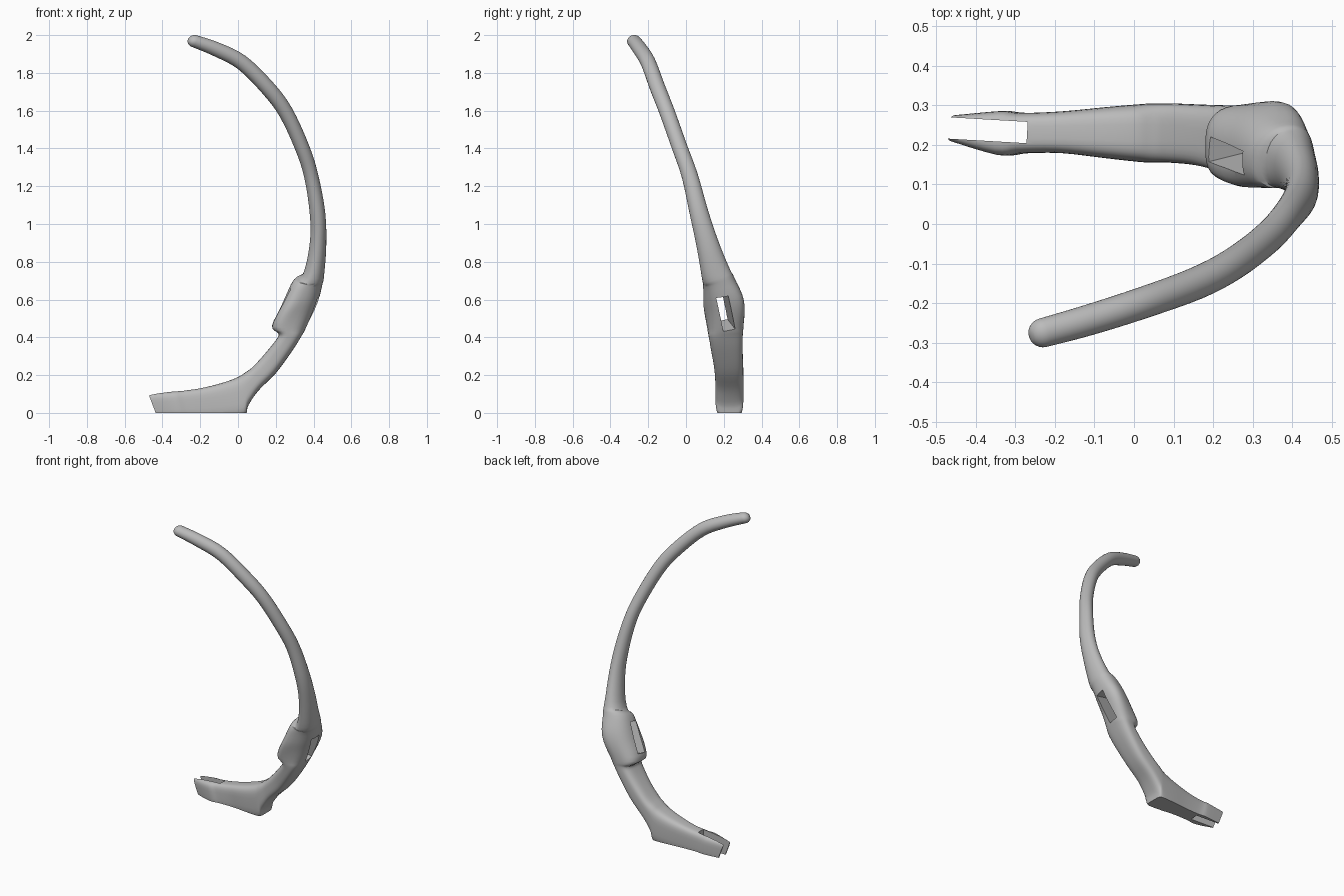
import bpy, bmesh, math
from mathutils import Vector, Matrix

cube = bpy.data.objects.get("Cube")
if cube:
    bpy.data.objects.remove(cube, do_unlink=True)

grey = bpy.data.materials.new("plain grey")
grey.use_nodes = True
colour = (0.5, 0.5, 0.5, 1)
grey.diffuse_color = colour
grey.node_tree.nodes["Principled BSDF"].inputs["Base Color"].default_value = colour

# Stations: inner edge x, z, outer edge x, z, centre y, half width
STATIONS = [
    (-.47, .10, -.42, -.03, .242, .034),
    (-.35, .113, -.32, -.03, .23, .056),
    (-.30, .117, -.25, -.03, .23, .051),
    (-.20, .13, -.15, -.03, .232, .053),
    (-.08, .16, -.05, -.03, .231, .065),
    (0, .19, .035, -.02, .23, .073),
    (.04, .215, .055, .04, .23, .075),
    (.08, .245, .11, .12, .23, .075),
    (.14, .31, .20, .21, .225, .077),
    (.20, .385, .285, .325, .215, .085),
    (.215, .42, .335, .405, .21, .09),
    (.18, .46, .36, .45, .208, .094),
    (.235, .58, .42, .58, .20, .10),
    (.293, .70, .447, .68, .175, .085),
    (.345, .735, .456, .73, .16, .078),
    (.38, .90, .467, .88, .115, .06),
    (.38, 1.05, .462, 1.06, .07, .05),
    (.35, 1.25, .425, 1.26, .02, .043),
    (.30, 1.40, .375, 1.42, -.035, .041),
    (.22, 1.57, .285, 1.615, -.10, .041),
    (.13, 1.69, .185, 1.75, -.15, .041),
    (0, 1.82, .04, 1.89, -.20, .04),
    (-.13, 1.89, -.10, 1.96, -.243, .039),
    (-.245, 1.938, -.215, 1.998, -.275, .037),
]
STEPS, SIDES = 4, 32


def smooth_stations(rows):
    """Catmull-Rom interpolation of all values."""
    out = []
    for i in range(len(rows) - 1):
        quad = [rows[max(0, min(len(rows) - 1, i + k))] for k in (-1, 0, 1, 2)]
        for s in range(STEPS):
            t = s / STEPS
            out.append([b + .5 * t * (c - a + t * (2*a - 5*b + 4*c - d + t * (3*(b - c) + d - a)))
                        for a, b, c, d in zip(*quad)])
    return out + [list(rows[-1])]


def ring(bm, centre, a, b, power):
    verts = []
    for k in range(SIDES):
        ang = math.tau * (k + .5) / SIDES
        c, s = math.cos(ang), math.sin(ang)
        u = math.copysign(abs(c) ** (2 / power), c)
        v = math.copysign(abs(s) ** (2 / power), s)
        verts.append(bm.verts.new(centre + a * u + b * v))
    return verts


# Curved stem: lofted body with a rounded tip
bm = bmesh.new()
rows = smooth_stations(STATIONS)
centres = [Vector(((r[0] + r[2]) / 2, r[4], (r[1] + r[3]) / 2)) for r in rows]
rings = []
for i, r in enumerate(rows):
    tangent = (centres[min(i + 1, len(rows) - 1)] - centres[max(i - 1, 0)]).normalized()
    z = centres[i].z
    a = Vector((r[2] - r[0], 0, r[3] - r[1])) / 2
    b = tangent.cross(a).normalized()
    if b.y < 0:
        b.negate()
    b *= r[5]
    a.y = .03 * math.exp(-((z - .58) / .13) ** 2)
    rings.append(ring(bm, centres[i], a, b, 2 + 2 * max(0, 1 - z / .8)))
for k in range(1, 6):
    ang = k * math.pi / 12.5
    f = math.cos(ang)
    rings.append(ring(bm, centres[-1] + tangent * .036 * math.sin(ang), a * f, b * f, 2))
for lower, upper in zip(rings, rings[1:]):
    for k in range(SIDES):
        n = (k + 1) % SIDES
        bm.faces.new((lower[k], lower[n], upper[n], upper[k]))
bm.faces.new(rings[0])
bm.faces.new(rings[-1])

# Flat sole
cut = bmesh.ops.bisect_plane(bm, geom=bm.verts[:] + bm.edges[:] + bm.faces[:],
                             plane_co=(0, 0, 0), plane_no=(0, 0, -1), clear_outer=True)
edges = [e for e in cut["geom_cut"] if isinstance(e, bmesh.types.BMEdge)]
bmesh.ops.holes_fill(bm, edges=edges, sides=0)
bmesh.ops.recalc_face_normals(bm, faces=bm.faces[:])
mesh = bpy.data.meshes.new("curved_stem")
bm.to_mesh(mesh)
bm.free()
mesh.materials.append(grey)
stem = bpy.data.objects.new("curved_stem", mesh)
bpy.context.collection.objects.link(stem)


def cut_box(name, matrix, size):
    """Cut a box-shaped opening through the stem."""
    bpy.ops.mesh.primitive_cube_add(size=1)
    box = bpy.context.object
    box.name = name
    box.data.transform(matrix @ Matrix.Diagonal((*size, 1)))
    box.data.materials.append(grey)
    box.hide_render = True
    mod = stem.modifiers.new(name, 'BOOLEAN')
    mod.operation = 'DIFFERENCE'
    mod.solver = 'EXACT'
    mod.object = box
    bpy.context.view_layer.objects.active = stem
    bpy.ops.object.modifier_apply(modifier=name)
    bpy.data.objects.remove(box, do_unlink=True)


# Gap between the two prongs
cut_box("prong_gap", Matrix.Translation((-.42, .24, .05)) @ Matrix.Rotation(-.058, 4, 'Z'),
        (.3, .054, .4))

# Slanted slot through the swelling
through = Vector((.14, .035, -.045)).normalized()
along = Vector((.10, -.04, .20))
along = (along - through * along.dot(through)).normalized()
side = along.cross(through)
axes = Matrix((through, side, along)).transposed().to_4x4()
cut_box("slot", Matrix.Translation((.32, .193, .548)) @ axes, (.6, .062, .195))

# Smooth shading with sharp cut edges
bpy.ops.object.select_all(action='DESELECT')
stem.select_set(True)
bpy.context.view_layer.objects.active = stem
bpy.ops.object.shade_smooth_by_angle(angle=math.radians(35))
